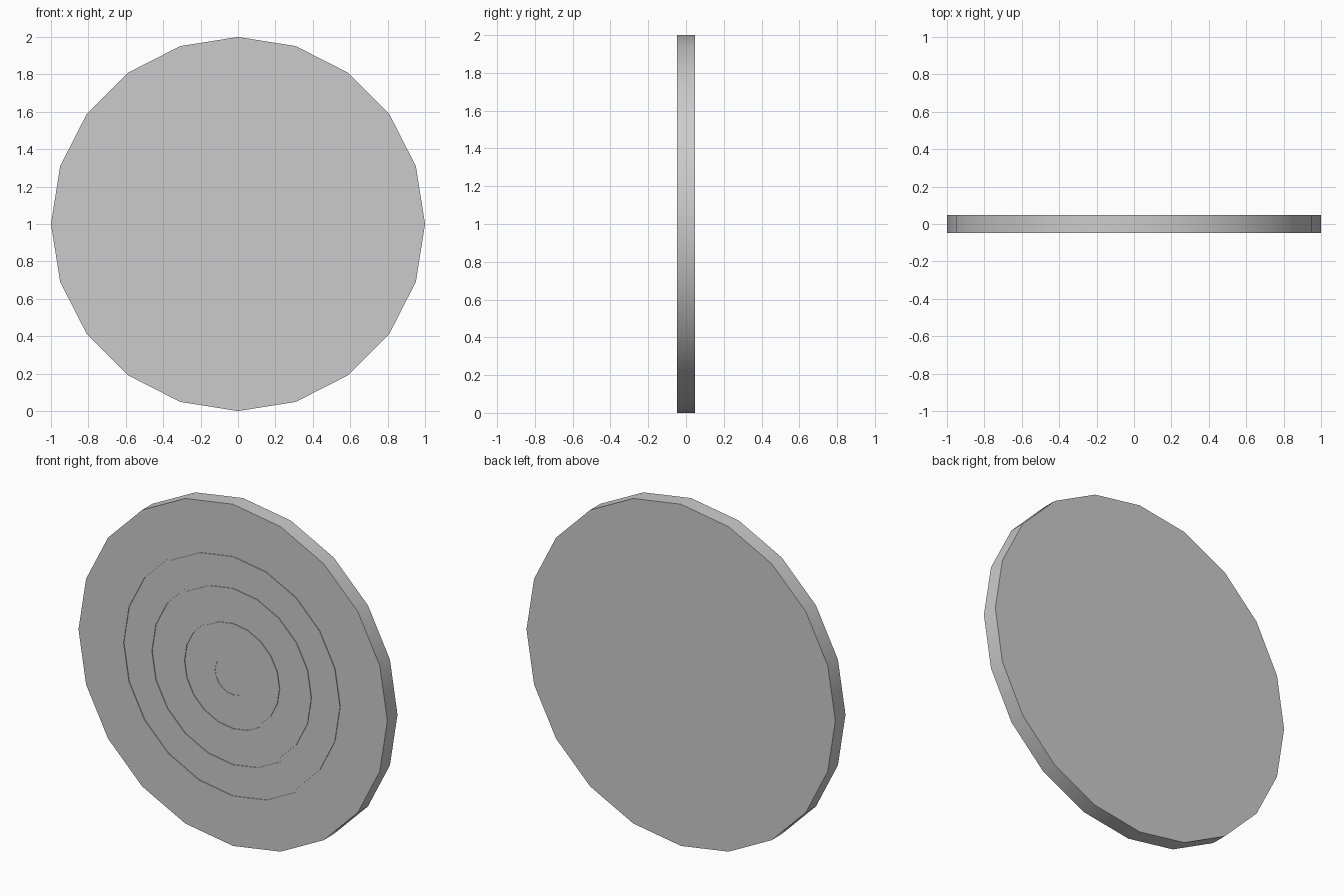
import bpy, bmesh, math

if "Cube" in bpy.data.objects:
    bpy.data.objects.remove(bpy.data.objects["Cube"])

SIDES = 20
HALF = 0.047     # half thickness
DEPTH = 0.004    # groove depth
STEP = 0.002     # recess of the centre spot

# Profile as (radius, y), from front centre to back centre
profile = [(0, -HALF + STEP), (0.115, -HALF + STEP), (0.115, -HALF)]
for inner, outer in [(0.301, 0.314), (0.507, 0.525), (0.693, 0.708)]:
    profile += [(inner, -HALF), (inner, -HALF + DEPTH),
                (outer, -HALF + DEPTH), (outer, -HALF)]
profile += [(1, -HALF), (1, HALF), (0, HALF)]


def lathe(name, points, sides, height):
    """Turn a profile around the y axis, centred at the given height."""
    bm = bmesh.new()
    rings = []
    for r, y in points:
        n = sides if r > 0 else 1
        rings.append([bm.verts.new((r * math.cos(2 * math.pi * i / sides), y,
                                    height + r * math.sin(2 * math.pi * i / sides)))
                      for i in range(n)])
    for a, b in zip(rings, rings[1:]):
        if len(a) == 1 or len(b) == 1:
            bm.faces.new(a if len(b) == 1 else b)
        else:
            for i in range(sides):
                j = (i + 1) % sides
                bm.faces.new((a[i], a[j], b[j], b[i]))
    bmesh.ops.delete(bm, geom=[v for v in bm.verts if not v.link_faces], context='VERTS')
    bmesh.ops.recalc_face_normals(bm, faces=bm.faces)
    mesh = bpy.data.meshes.new(name)
    bm.to_mesh(mesh)
    bm.free()
    obj = bpy.data.objects.new(name, mesh)
    bpy.context.collection.objects.link(obj)
    return obj


# Round board with concentric scoring rings
board = lathe("target_board", profile, SIDES, 1.0)
bpy.context.view_layer.objects.active = board
board.select_set(True)
bpy.ops.object.shade_smooth_by_angle(angle=math.radians(30))
